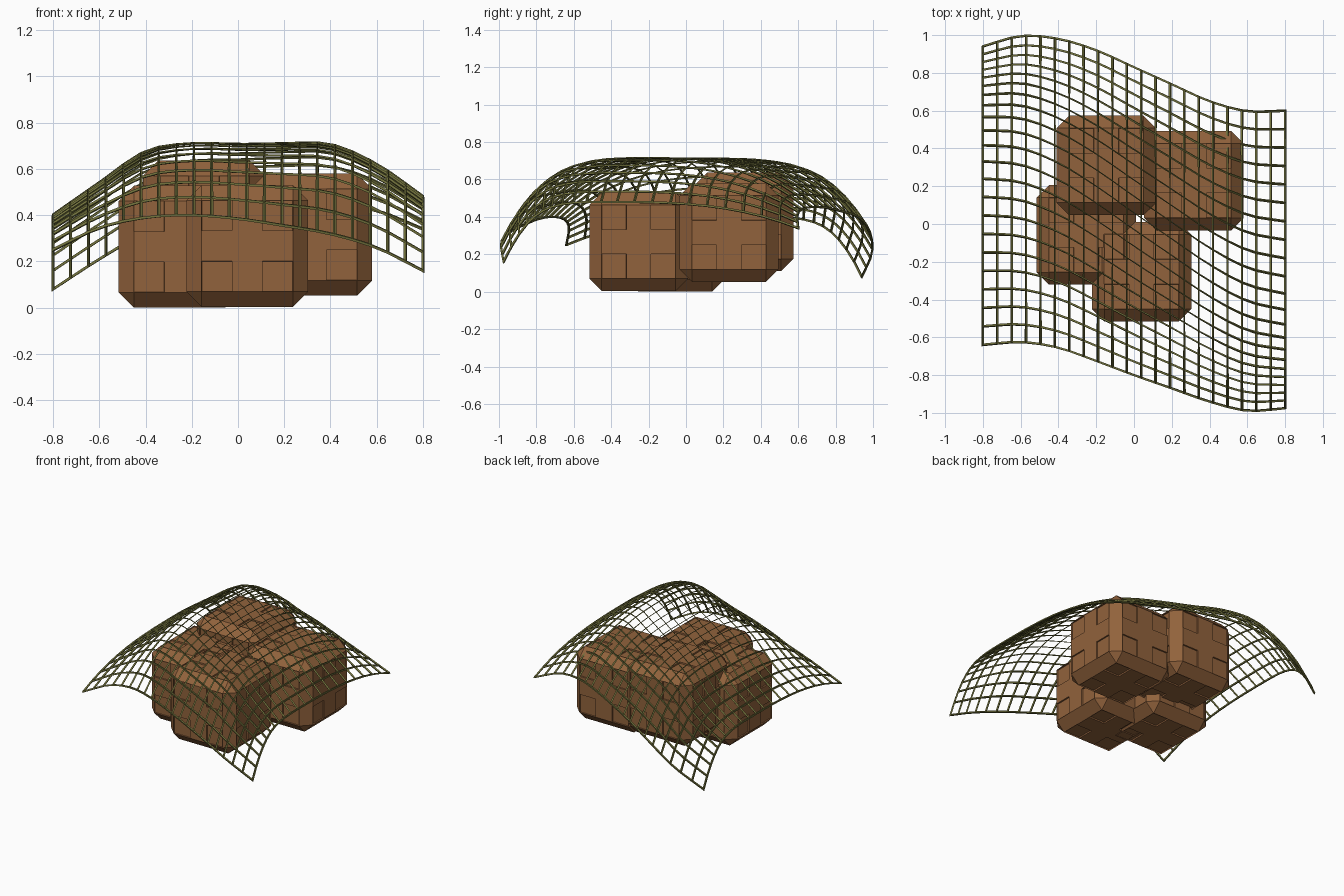
import bpy, bmesh, math
from mathutils import Vector

if "Cube" in bpy.data.objects:
    bpy.data.objects.remove(bpy.data.objects["Cube"])


def material(name, rgb):
    m = bpy.data.materials.new(name)
    m.diffuse_color = (*rgb, 1)
    m.use_nodes = True
    m.node_tree.nodes["Principled BSDF"].inputs["Base Color"].default_value = m.diffuse_color
    return m


brown = material("crate brown", (0.285, 0.123, 0.045))
olive = material("net olive", (0.165, 0.165, 0.045))


def add_object(name, bm, mat):
    me = bpy.data.meshes.new(name)
    bm.normal_update()
    bm.to_mesh(me)
    bm.free()
    me.materials.append(mat)
    ob = bpy.data.objects.new(name, me)
    bpy.context.collection.objects.link(ob)
    return ob


# Chamfered crate with a recessed square in each corner of its six faces
def crate(name, centre, size=0.527, chamfer=0.066):
    bm = bmesh.new()
    bmesh.ops.create_cube(bm, size=size)
    bmesh.ops.bevel(bm, geom=bm.edges[:], offset=chamfer, offset_type='OFFSET',
                    segments=1, profile=0.5, affect='EDGES')
    third = (size - 2 * chamfer) / 6
    for axis in range(3):
        for side in (-1, 1):
            normal = Vector((0, 0, 0))
            normal[axis] = 1
            bmesh.ops.bisect_plane(bm, geom=bm.verts[:] + bm.edges[:] + bm.faces[:],
                                   plane_co=normal * third * side, plane_no=normal)
    bm.normal_update()
    corners = []
    for f in bm.faces:
        c = f.calc_center_median()
        if max(abs(n) for n in f.normal) > 0.99 and min(abs(v) for v in c) > third:
            corners.append(f)
    bmesh.ops.inset_individual(bm, faces=corners, thickness=0.001, depth=-0.01)
    ob = add_object(name, bm, brown)
    ob.location = centre


crate("front_crate", (0.04, -0.253, 0.267))
crate("left_crate", (-0.253, -0.058, 0.264))
crate("back_crate", (-0.147, 0.31, 0.373))
crate("right_crate", (0.317, 0.23, 0.316))

# Net outline, sampled at nine even steps from left to right
front_y = (-.64, -.625, -.655, -.725, -.80, -.87, -.94, -.988, -.975)
back_y = (.94, .995, .98, .92, .83, .74, .65, .597, .60)
front_z = (.25, .345, .39, .40, .385, .355, .32, .26, .16)
back_z = (.08, .21, .325, .40, .43, .45, .45, .42, .34)
crest_z = (.40, .54, .678, .713, .71, .713, .708, .62, .48)


def sample(values, u):
    """Smooth interpolation through evenly spaced values."""
    s = u * (len(values) - 1)
    i = min(int(s), len(values) - 2)
    t = s - i
    b, c = values[i], values[i + 1]
    a = values[i - 1] if i > 0 else 2 * b - c
    d = values[i + 2] if i + 2 < len(values) else 2 * c - b
    return b + 0.5 * t * (c - a + t * (2 * a - 5 * b + 4 * c - d + t * (3 * (b - c) + d - a)))


def ramp(t):
    t = max(0.0, min(1.0, t))
    return t * t * (3 - 2 * t)


# Draped net: cells bunch up where the cloth falls steeply
N = 21
bm = bmesh.new()
rows = []
weights = []
for i in range(N + 1):
    u = i / N
    tight_front = 0.58 * u
    tight_back = 0.58 * (1 - u)
    steps = [0.0]
    for j in range(N):
        t = (j + 0.5) / N
        step = 1 - tight_front * ramp((0.65 - t) / 0.5) - tight_back * ramp((t - 0.35) / 0.5)
        steps.append(steps[-1] + step)
    y0, y1 = sample(front_y, u), sample(back_y, u)
    top = sample(crest_z, u)
    column = []
    for j in range(N + 1):
        v = 2 * j / N - 1
        edge = sample(front_z if v < 0 else back_z, u)
        z = top - (top - edge) * abs(v) ** 2.9
        y = y0 + (y1 - y0) * steps[j] / steps[-1]
        column.append(bm.verts.new((-0.8 + 1.6 * u, y, z)))
        weights.append(0.4 + 0.6 * ramp((max(abs(v), abs(2 * u - 1)) - 0.2) / 0.7))
    rows.append(column)
for i in range(N):
    for j in range(N):
        bm.faces.new((rows[i][j], rows[i + 1][j], rows[i + 1][j + 1], rows[i][j + 1]))
net = add_object("cargo_net", bm, olive)

# Strands are thick at the hanging rim and thin over the crest
group = net.vertex_groups.new(name="strand width")
for index, w in enumerate(weights):
    group.add([index], w, 'REPLACE')
wire = net.modifiers.new("strands", 'WIREFRAME')
wire.thickness = 0.015
wire.use_boundary = True
wire.use_even_offset = True
wire.vertex_group = group.name
